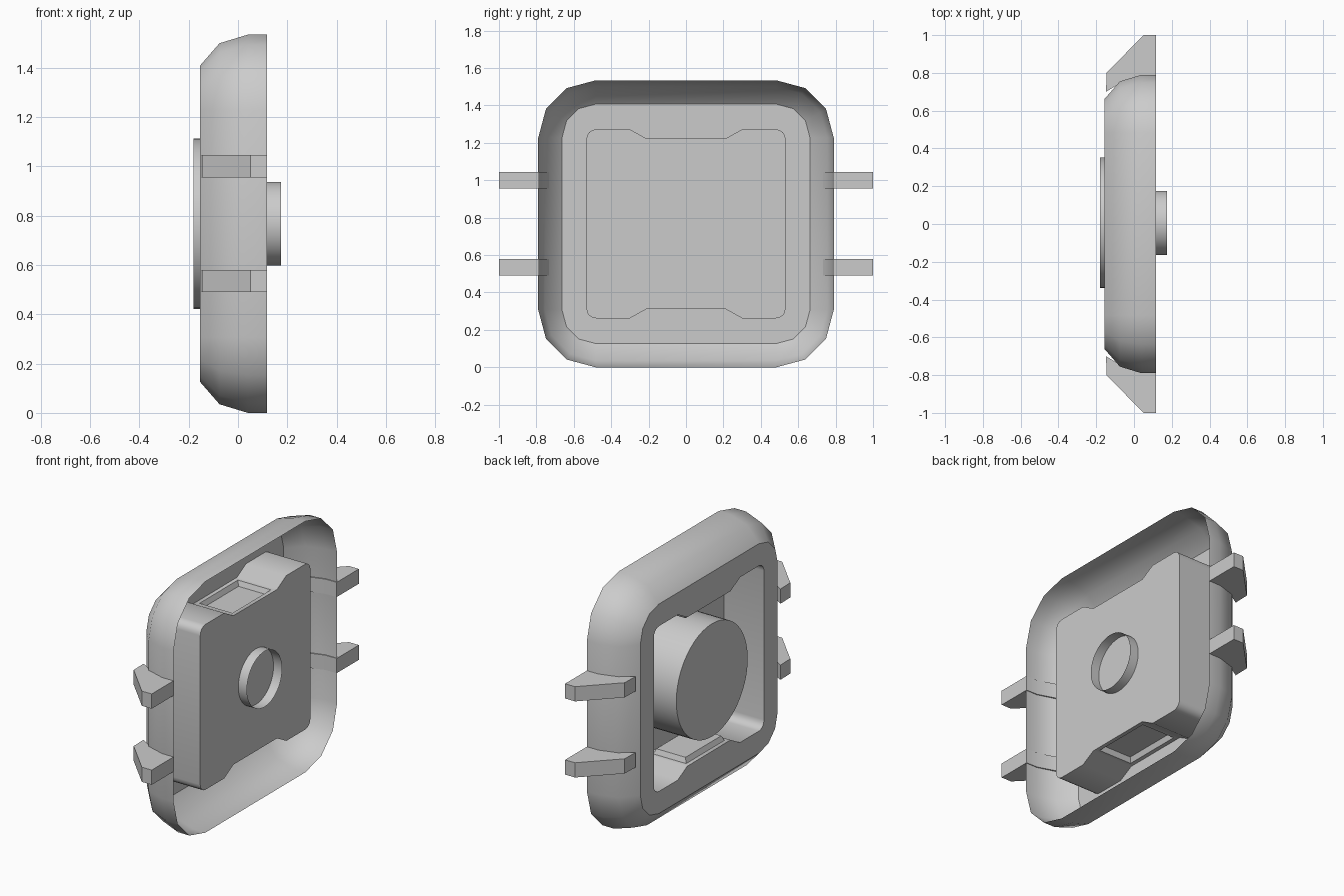
import bpy, bmesh, math
from mathutils import Matrix, Vector

if "Cube" in bpy.data.objects:
    bpy.data.objects.remove(bpy.data.objects["Cube"])

MID = 0.767            # height of the part's centre
FRONT, BACK = 0.117, -0.155


def finish(name, bm, angle=36, recalc=True):
    if recalc:
        bmesh.ops.recalc_face_normals(bm, faces=bm.faces)
    me = bpy.data.meshes.new(name)
    bm.to_mesh(me)
    bm.free()
    ob = bpy.data.objects.new(name, me)
    bpy.context.collection.objects.link(ob)
    bpy.ops.object.select_all(action='DESELECT')
    ob.select_set(True)
    bpy.context.view_layer.objects.active = ob
    bpy.ops.object.shade_smooth_by_angle(angle=math.radians(angle))
    return ob


def corner(cy, cz, r, start, segs):
    return [(cy + r * math.cos(math.radians(start + 90 * i / segs)),
             cz + r * math.sin(math.radians(start + 90 * i / segs))) for i in range(segs + 1)]


def rounded(hy, hz, r, segs, notch=()):
    """Rounded rectangle in y/z, with an optional notch in its top and bottom."""
    flip = [(-y, -z) for y, z in notch]
    pts = corner(hy, hz, r, 0, segs) + list(notch) + corner(-hy, hz, r, 90, segs)
    return pts + corner(-hy, -hz, r, 180, segs) + flip + corner(hy, -hz, r, 270, segs)


def ring(bm, x, pts):
    return [bm.verts.new((x, y, z + MID)) for y, z in pts]


def bridge(bm, a, b):
    n = len(a)
    return [bm.faces.new((a[i], a[(i + 1) % n], b[(i + 1) % n], b[i])) for i in range(n)]


# Shell: thin curved rim, flat back border, and a pocket rising to the open side
bm = bmesh.new()
loops = [ring(bm, x, rounded(0.483, 0.46, r, 3))
         for x, r in ((FRONT, 0.307), (0.04, 0.307), (-0.075, 0.272), (BACK, 0.18))]
for a, b in zip(loops, loops[1:]):
    bridge(bm, a, b)

notch = [(0.30, 0.505), (0.21, 0.455), (-0.21, 0.455), (-0.30, 0.505)]
outline = rounded(0.482, 0.455, 0.05, 4, notch)
pocket_back, pocket_front = ring(bm, BACK, outline), ring(bm, FRONT, outline)
walls = bridge(bm, pocket_back, pocket_front)
bm.faces.new(pocket_front)

# Flat border between rim and pocket
edges = []
for loop in (loops[-1], pocket_back):
    for i, v in enumerate(loop):
        edges.append(bm.edges.get((v, loop[(i + 1) % len(loop)])))
bmesh.ops.triangle_fill(bm, edges=edges, use_beauty=True, use_dissolve=False)

# Shallow tray pressed into each notch
for f in walls:
    c = f.calc_center_median()
    if abs(c.y) < 0.01 and abs(abs(c.z - MID) - 0.455) < 0.01:
        step = Vector((0, 0, -math.copysign(0.03, c.z - MID)))
        bmesh.ops.inset_individual(bm, faces=[f], thickness=0.035)
        bmesh.ops.inset_individual(bm, faces=[f], thickness=0.018)
        bmesh.ops.translate(bm, verts=f.verts, vec=step)
finish("shell", bm)


def cylinder(name, x0, x1, r, caps):
    bm = bmesh.new()
    turn = Matrix.Translation(((x0 + x1) / 2, 0.006, MID)) @ Matrix.Rotation(math.pi / 2, 4, 'Y')
    bmesh.ops.create_cone(bm, cap_ends=caps, segments=48, radius1=r, radius2=r,
                          depth=x1 - x0, matrix=turn)
    # open tubes keep their outward facing sides
    finish(name, bm, recalc=caps)


# Round core in the pocket and open collar on the other side
cylinder("core", -0.18, FRONT - 0.002, 0.345, True)
cylinder("collar", FRONT, 0.175, 0.17, False)

# Side fins, two on each side
fin = [(-0.148, 0.70), (-0.145, 0.80), (0.05, 1.0), (FRONT, 1.0),
       (FRONT, 0.786), (0.04, 0.784), (-0.07, 0.748)]
for side, label in ((-1, "left"), (1, "right")):
    for z, level in ((0.49, "lower"), (0.955, "upper")):
        bm = bmesh.new()
        lo = [bm.verts.new((x, side * y, z)) for x, y in fin]
        hi = [bm.verts.new((x, side * y, z + 0.09)) for x, y in fin]
        bm.faces.new(lo)
        bm.faces.new(hi)
        bridge(bm, lo, hi)
        finish(f"{label}_{level}_fin", bm)
